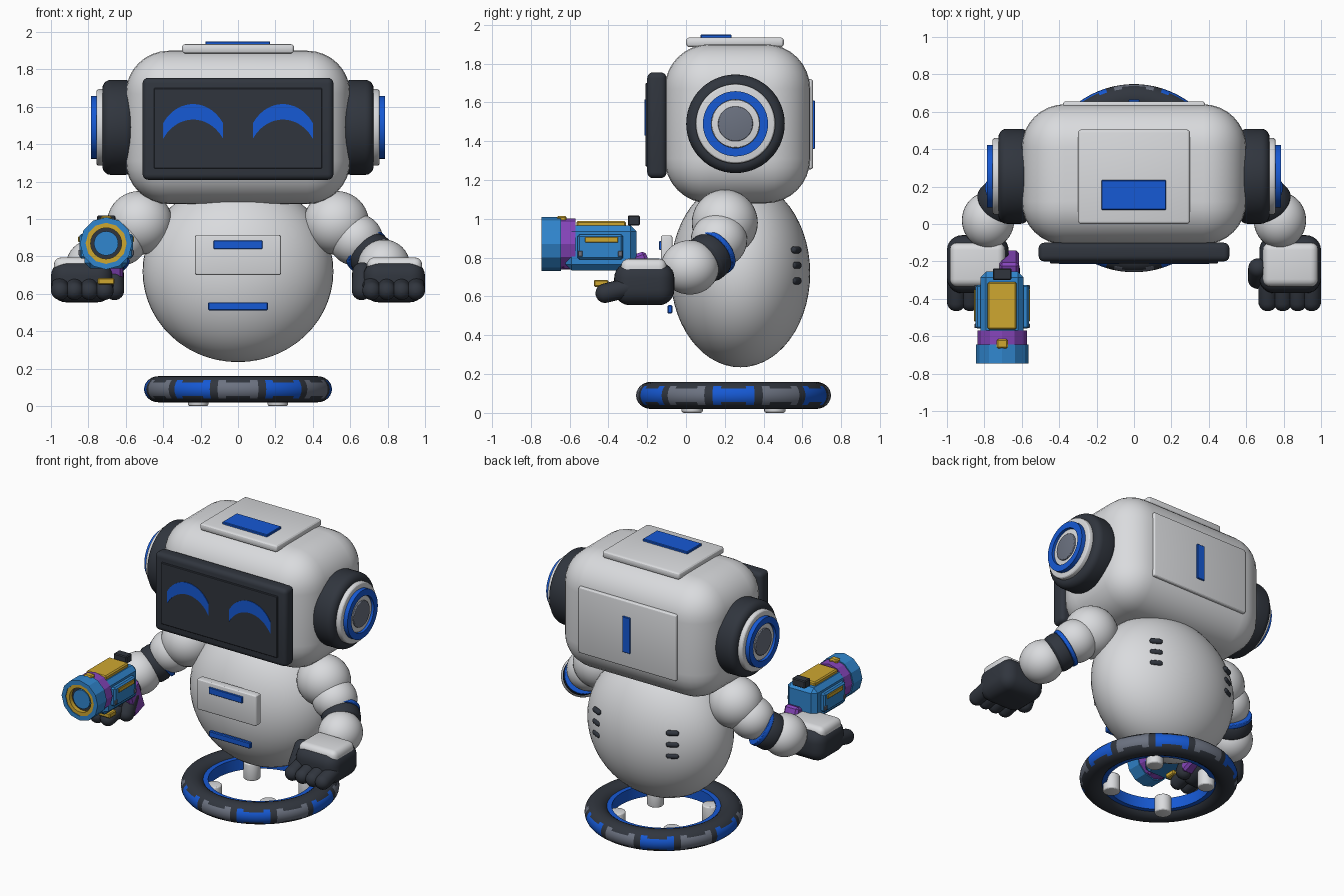
import bpy, bmesh, math
from mathutils import Vector, Matrix

if "Cube" in bpy.data.objects:
    bpy.data.objects.remove(bpy.data.objects["Cube"], do_unlink=True)


def material(name, r, g, b):
    m = bpy.data.materials.new(name)
    m.use_nodes = True
    m.diffuse_color = (r, g, b, 1)
    m.node_tree.nodes["Principled BSDF"].inputs["Base Color"].default_value = (r, g, b, 1)
    return m


WHITE = material("shell white", .70, .71, .73)
DARK = material("charcoal", .03, .036, .048)
BLUE = material("bright blue", .008, .10, .66)
GREY = material("slate grey", .15, .17, .22)
SKY = material("toy blue", .03, .24, .62)
YELLOW = material("mustard yellow", .62, .39, .03)
PURPLE = material("purple", .24, .06, .50)

parts = []


def finish(name, bm, *mats):
    bmesh.ops.recalc_face_normals(bm, faces=bm.faces)
    me = bpy.data.meshes.new(name)
    bm.to_mesh(me)
    bm.free()
    for m in mats:
        me.materials.append(m)
    ob = bpy.data.objects.new(name, me)
    bpy.context.collection.objects.link(ob)
    parts.append(ob)
    return ob


def round_edges(bm, size, segs):
    sharp = [e for e in bm.edges if e.calc_face_angle(0) > 1]
    bmesh.ops.bevel(bm, geom=sharp, offset=size, segments=segs, profile=.5,
                    affect='EDGES', clamp_overlap=True)


def box(name, x, y, z, mat, bevel=0, segs=3, tilt=0):
    """Box between coordinate ranges, optionally rounded and tilted about x."""
    bm = bmesh.new()
    bmesh.ops.create_cube(bm, size=1)
    bmesh.ops.scale(bm, vec=(x[1] - x[0], y[1] - y[0], z[1] - z[0]), verts=bm.verts)
    if bevel:
        round_edges(bm, bevel, segs)
    centre = Vector((sum(x), sum(y), sum(z))) / 2
    bm.transform(Matrix.Translation(centre) @ Matrix.Rotation(tilt, 4, 'X'))
    return finish(name, bm, mat)


def ellipsoid(name, centre, radii, mat, segs=40):
    bm = bmesh.new()
    bmesh.ops.create_uvsphere(bm, u_segments=segs, v_segments=segs // 2, radius=1)
    bm.transform(Matrix.Translation(centre) @ Matrix.Diagonal((*radii, 1)))
    return finish(name, bm, mat)


def rod(name, a, b, r, mat, bevel=0, sides=40, segs=3):
    """Cylinder from a to b; a bevel equal to r gives a capsule."""
    a, b = Vector(a), Vector(b)
    bm = bmesh.new()
    bmesh.ops.create_cone(bm, cap_ends=True, segments=sides, radius1=r, radius2=r,
                          depth=(b - a).length)
    if bevel:
        round_edges(bm, bevel, segs)
    turn = (b - a).to_track_quat('Z', 'Y').to_matrix().to_4x4()
    bm.transform(Matrix.Translation((a + b) / 2) @ turn)
    return finish(name, bm, mat)


def ring(name, a, b, inner, outer, mat, sides=48):
    """Square-section ring from a to b."""
    a, b = Vector(a), Vector(b)
    h = (b - a).length
    bm = bmesh.new()
    section = [(inner, 0), (outer, 0), (outer, h), (inner, h)]
    vs = [bm.verts.new((r, 0, z)) for r, z in section]
    es = [bm.edges.new((vs[i], vs[i - 1])) for i in range(4)]
    bmesh.ops.spin(bm, geom=vs + es, cent=(0, 0, 0), axis=(0, 0, 1),
                   angle=math.tau, steps=sides, use_merge=True)
    bmesh.ops.remove_doubles(bm, verts=bm.verts, dist=1e-5)
    bm.transform(Matrix.Translation(a) @ (b - a).to_track_quat('Z', 'Y').to_matrix().to_4x4())
    return finish(name, bm, mat)


# Head and its panels
box("head", (-.6, .6), (-.11, .64), (1.08, 1.9), WHITE, .23, 8)
box("face_screen", (-.51, .51), (-.2, -.1), (1.21, 1.755), DARK, .03, 4)
box("face_glass", (-.45, .45), (-.21, -.19), (1.27, 1.7), DARK, .004, 1)
box("top_panel", (-.3, .3), (0, .505), (1.885, 1.935), WHITE, .018)
box("top_light", (-.175, .172), (.075, .235), (1.93, 1.95), BLUE, .004, 1)
box("back_panel", (-.38, .38), (.62, .655), (1.255, 1.72), WHITE, .014)
box("back_light", (-.03, .03), (.65, .665), (1.36, 1.61), BLUE, .003, 1)

# Arched eyes
for side, x0 in (("right", -.24), ("left", .24)):
    bm = bmesh.new()
    rows = []
    for i in range(17):
        t = -1 + i / 8
        arch = math.sqrt(1 - .7 * t * t) - math.sqrt(.3)
        rows.append([bm.verts.new((x0 + .16 * t, -.214, z + .225 * arch))
                     for z in (1.43, 1.513)])
    for p, q in zip(rows, rows[1:]):
        bm.faces.new((p[0], q[0], q[1], p[1]))
    solid = bmesh.ops.extrude_face_region(bm, geom=bm.faces[:])
    bmesh.ops.translate(bm, vec=(0, .006, 0),
                        verts=[v for v in solid["geom"] if isinstance(v, bmesh.types.BMVert)])
    finish(side + "_eye", bm, BLUE)

# Body
ellipsoid("body", (0, .28, .72), (.51, .36, .485), WHITE, 56)
box("chest_panel", (-.23, .23), (-.13, -.07), (.7, .915), WHITE, .012)
box("chest_light", (-.13, .13), (-.14, -.125), (.84, .885), BLUE, .003, 1)
box("belly_light", (-.16, .16), (-.095, -.07), (.512, .555), BLUE, .005, 1)

# Ring base: patches chosen by angle around the ring and around the tube
bm = bmesh.new()
MAJOR, MINOR = 72, 24
loops = []
for i in range(MAJOR):
    a = math.tau * (i - .5) / MAJOR
    loop = []
    for j in range(MINOR):
        b = math.tau * j / MINOR
        r = .425 + .078 * math.cos(b)
        loop.append(bm.verts.new((r * math.sin(a), .245 - r * math.cos(a), .09 + .07 * math.sin(b))))
    loops.append(loop)
for i in range(MAJOR):
    p, q = loops[i], loops[(i + 1) % MAJOR]
    for j in range(MINOR):
        k = (j + 1) % MINOR
        f = bm.faces.new((p[j], q[j], q[k], p[k]))
        along = (i + 2) % 6
        reach = 3 if along in (0, 4) else 2
        if along < 5 and min(j, MINOR - 1 - j) < reach:
            f.material_index = 1 + (i + 2) // 6 % 2
finish("ring_base", bm, DARK, GREY, BLUE)
ring("ring_lining", (0, .245, .05), (0, .245, .13), .33, .37, BLUE, 72)
for x in (-.213, .213):
    for y in (.032, .458):
        rod("base_post", (x, y, 0), (x, y, .12), .055, WHITE, .012, 24)

# Paired parts: ears, vents, arms and hands
for s, side in ((1, "left_"), (-1, "right_")):
    def at(x, y, z):
        return (s * x, y, z)

    def span(a, b):
        return tuple(sorted((s * a, s * b)))

    def ear(x):
        return at(x, .255, 1.49)

    rod(side + "ear_pad", ear(.56), ear(.725), .254, DARK, .045, 56, 5)
    rod(side + "ear_shell", ear(.7), ear(.757), .205, WHITE, .014, 56)
    ring(side + "ear_light", ear(.74), ear(.787), .125, .168, BLUE)
    rod(side + "ear_hub", ear(.74), ear(.772), .124, WHITE, .006, 48)
    rod(side + "ear_cap", ear(.75), ear(.782), .09, GREY, .006, 40)

    for z in (.68, .76, .84):
        rod(side + "back_vent", at(.255, .586, z), at(.33, .548, z), .018, DARK, .017, 16)

    ellipsoid(side + "shoulder", at(.525, .2, .98), (.175, .17, .17), WHITE)
    ellipsoid(side + "upper_arm", at(.63, .17, .89), (.145, .145, .14), WHITE)
    rod(side + "elbow_cuff", at(.69, .145, .825), at(.75, .085, .775), .125, DARK, .03)
    rod(side + "elbow_light", at(.68, .155, .835), at(.697, .138, .82), .128, BLUE, .006)
    ellipsoid(side + "forearm", at(.78, .02, .75), (.14, .15, .14), WHITE)
    box(side + "palm", span(.67, 1), (-.37, -.06), (.555, .775), DARK, .08, 6)
    box(side + "hand_plate", span(.69, .985), (-.335, -.1), (.68, .795), WHITE, .04, 4)
    for x in (.715, .795, .875, .95):
        rod(side + "finger", at(x, -.24, .66), at(x, -.465, .605), .05, DARK, .049, 20, 5)
    rod(side + "thumb", at(.665, -.21, .76), at(.66, -.32, .575), .053, DARK, .05, 20, 5)

# Toy blaster held on the right side
GX, GZ = -.705, .87


def gun(y, z=GZ):
    return (GX, y, z)


def wide(w):
    return (GX - w, GX + w)


box("blaster_body", wide(.115), (-.62, -.255), (.735, .965), SKY, .03, 1)
rod("blaster_collar", gun(-.66), gun(-.57), .132, PURPLE, 0, 12)
ring("blaster_muzzle", gun(-.745), gun(-.645), .11, .14, SKY, 12)
ring("muzzle_ring", gun(-.74), gun(-.65), .083, .115, YELLOW, 24)
rod("muzzle_bore", gun(-.71), gun(-.65), .09, DARK, 0, 24)
rod("muzzle_core", gun(-.725), gun(-.65), .065, SKY, 0, 24)
box("top_rail", wide(.077), (-.565, -.31), (.95, .99), YELLOW, .008, 1)
box("front_sight", wide(.03), (-.665, -.615), (.98, 1.015), YELLOW, .008, 1)
box("rear_sight", wide(.05), (-.3, -.237), (.965, 1.018), DARK, .006, 1)
for s in (-1, 1):
    def flank(a, b):
        return tuple(sorted((GX + s * a, GX + s * b)))

    box("side_plate", flank(.1, .143), (-.56, -.325), (.79, .92), SKY, .01, 1)
    box("side_stripe", flank(.135, .15), (-.52, -.35), (.878, .907), YELLOW, .003, 1)
    for y in (-.545, -.338):
        box("side_bolt", flank(.135, .148), (y - .012, y + .012), (.805, .835), GREY, .003, 1)
box("lower_brace", wide(.06), (-.64, -.56), (.745, .85), PURPLE, .01, 1)
box("blaster_grip", (-.72, -.615), (-.3, -.17), (.6, .82), PURPLE, .015, 1, .35)
box("trigger", (-.75, -.66), (-.475, -.4), (.65, .685), YELLOW, .006, 1)

# Smooth shading with crisp edges
bpy.ops.object.select_all(action='DESELECT')
for ob in parts:
    ob.select_set(True)
bpy.context.view_layer.objects.active = parts[0]
bpy.ops.object.shade_smooth_by_angle(angle=math.radians(28))
